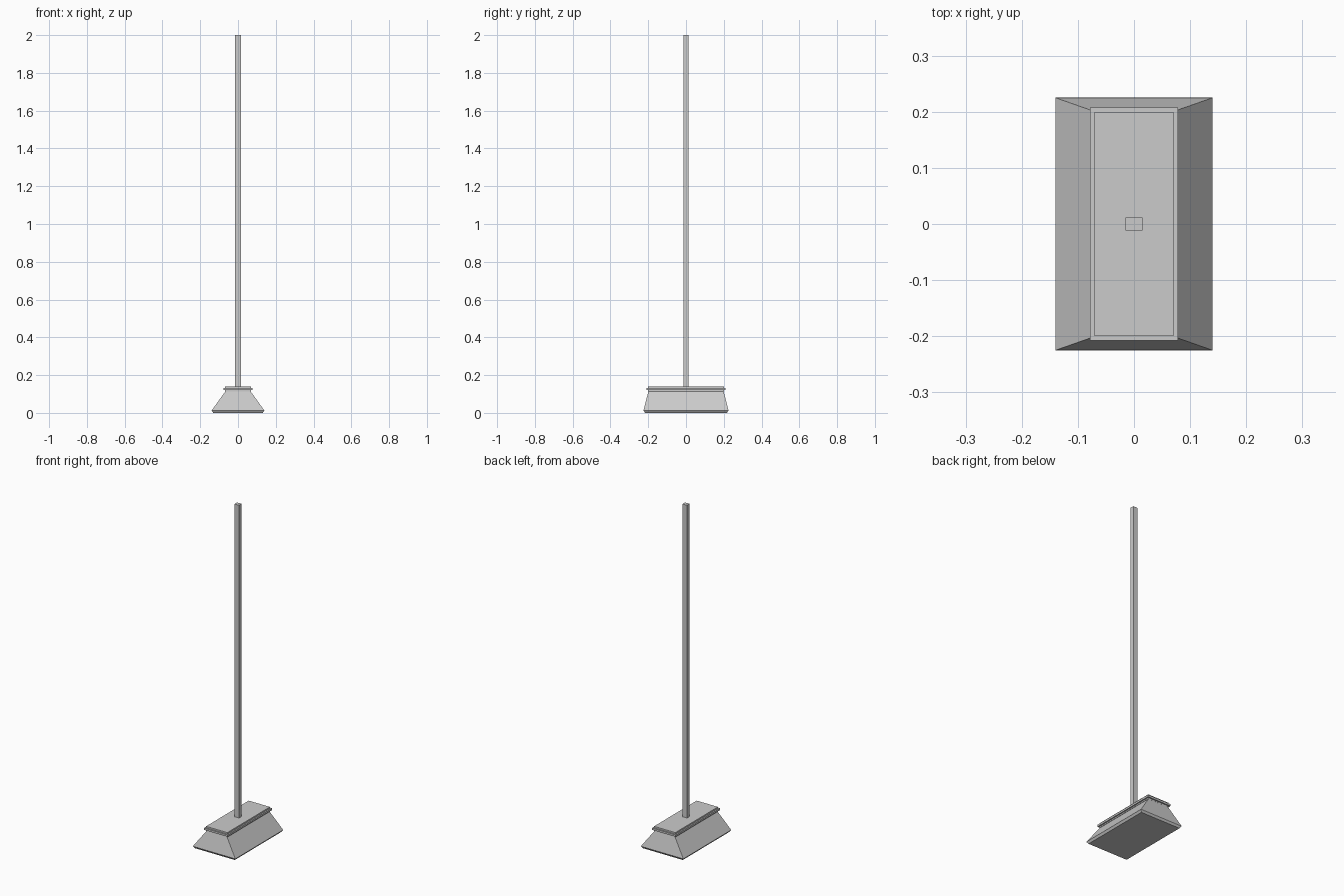
import bpy

if "Cube" in bpy.data.objects:
    bpy.data.objects.remove(bpy.data.objects["Cube"])


def loft(name, rings):
    """Closed solid through stacked rectangles (half_x, half_y, z)."""
    verts, faces = [], []
    for hx, hy, z in rings:
        verts += [(-hx, -hy, z), (hx, -hy, z), (hx, hy, z), (-hx, hy, z)]
    for r in range(len(rings) - 1):
        for i in range(4):
            a, b = r * 4 + i, r * 4 + (i + 1) % 4
            faces.append((a, b, b + 4, a + 4))
    n = len(verts)
    faces += [(3, 2, 1, 0), (n - 4, n - 3, n - 2, n - 1)]
    mesh = bpy.data.meshes.new(name)
    mesh.from_pydata(verts, [], faces)
    obj = bpy.data.objects.new(name, mesh)
    bpy.context.collection.objects.link(obj)
    return obj


# Flared bristles with a chamfered tip
loft("bristles", [(0.131, 0.217, 0.0), (0.14, 0.225, 0.012), (0.066, 0.199, 0.115)])

# Stepped head block: core with a wider rim around it
loft("head_block", [(0.07, 0.2, 0.113), (0.07, 0.2, 0.12),
                    (0.078, 0.208, 0.12), (0.078, 0.208, 0.131),
                    (0.07, 0.2, 0.131), (0.07, 0.2, 0.14)])

# Long rectangular handle
loft("handle", [(0.015, 0.012, 0.13), (0.015, 0.012, 2.0)])
